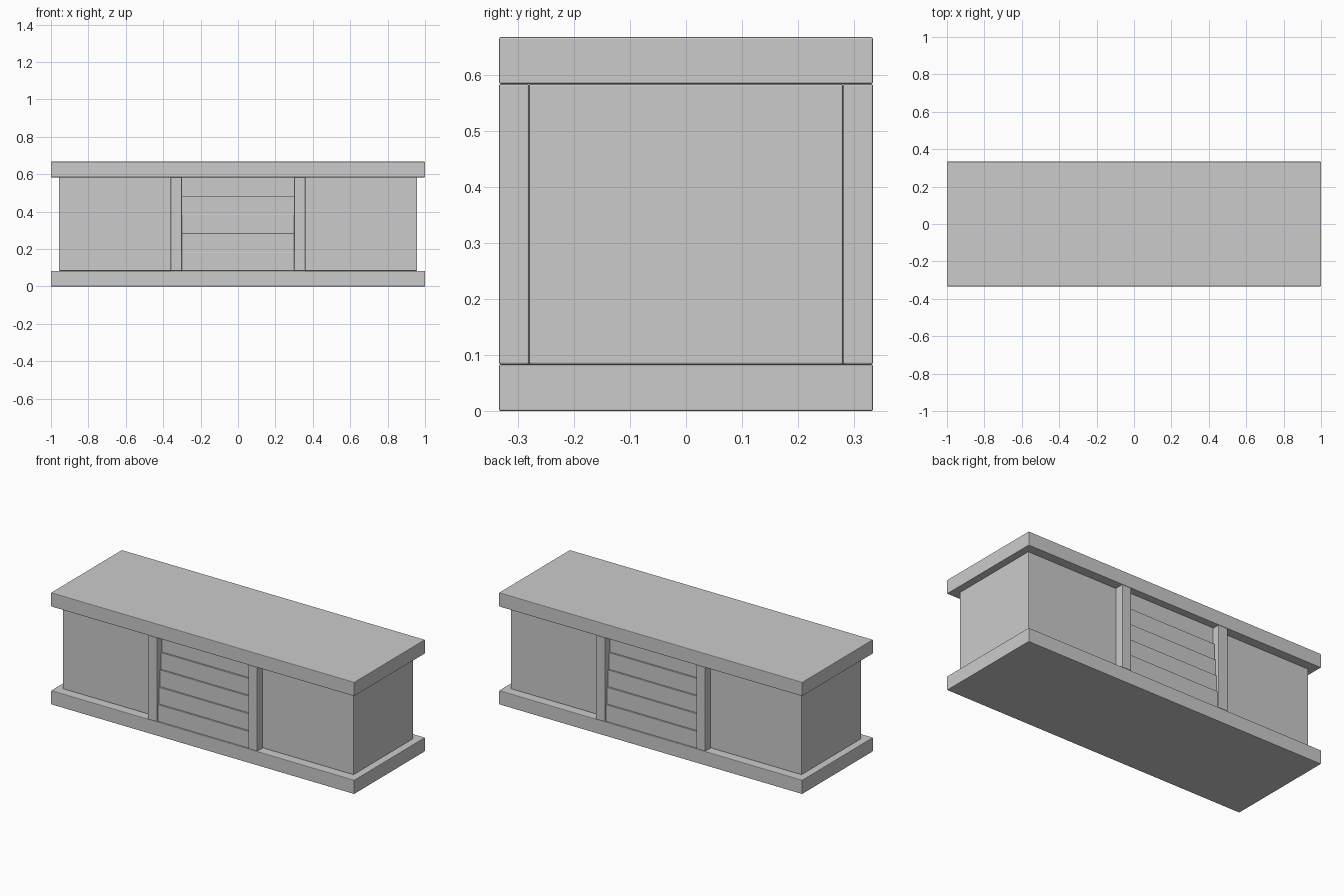
import bpy

cube = bpy.data.objects.get("Cube")
if cube:
    bpy.data.objects.remove(cube, do_unlink=True)

grey = bpy.data.materials.new("light_grey")
grey.use_nodes = True
COLOUR = (0.6, 0.6, 0.6, 1)
grey.diffuse_color = COLOUR
grey.node_tree.nodes["Principled BSDF"].inputs["Base Color"].default_value = COLOUR

HALF_DEPTH = 1 / 3
SLAB = 1 / 12
HEIGHT = 2 / 3
BODY_X, BODY_Y = 0.958, 0.28


def box(name, x, y, z, bevel=0.003):
    """Box from (min, max) ranges, with slightly eased edges."""
    ranges = (x, y, z)
    bpy.ops.mesh.primitive_cube_add(size=1, location=[sum(r) / 2 for r in ranges])
    obj = bpy.context.object
    obj.name = name
    obj.scale = [r[1] - r[0] for r in ranges]
    bpy.ops.object.transform_apply(location=False, rotation=False, scale=True)
    obj.data.materials.append(grey)
    mod = obj.modifiers.new("eased_edges", 'BEVEL')
    mod.width = bevel
    mod.segments = 2
    return obj


def facing(side, near, far):
    """Depth range on the front (-1) or back (1) side."""
    return sorted((side * near, side * far))


# Plinth, body and counter top
box("plinth", (-1, 1), (-HALF_DEPTH, HALF_DEPTH), (0, SLAB))
box("body", (-BODY_X, BODY_X), (-BODY_Y, BODY_Y), (SLAB, HEIGHT - SLAB))
box("counter_top", (-1, 1), (-HALF_DEPTH, HALF_DEPTH), (HEIGHT - SLAB, HEIGHT))

# Posts and stepped boards, the same on front and back
BOARDS = 5
board_height = (HEIGHT - 2 * SLAB) / BOARDS
for side, label in ((-1, "front"), (1, "back")):
    for hand, hand_label in ((1, "left"), (-1, "right")):
        box(f"{label}_{hand_label}_post", sorted((hand * 0.3, hand * 0.36)),
            facing(side, BODY_Y, HALF_DEPTH), (SLAB, HEIGHT - SLAB))
    for i in range(BOARDS):
        bottom = SLAB + i * board_height
        # each board sits a little further back than the one below
        box(f"{label}_board_{i + 1}", (-0.3, 0.3),
            facing(side, BODY_Y - 0.02, 0.325 - 0.009 * i),
            (bottom, bottom + board_height), 0.001)
